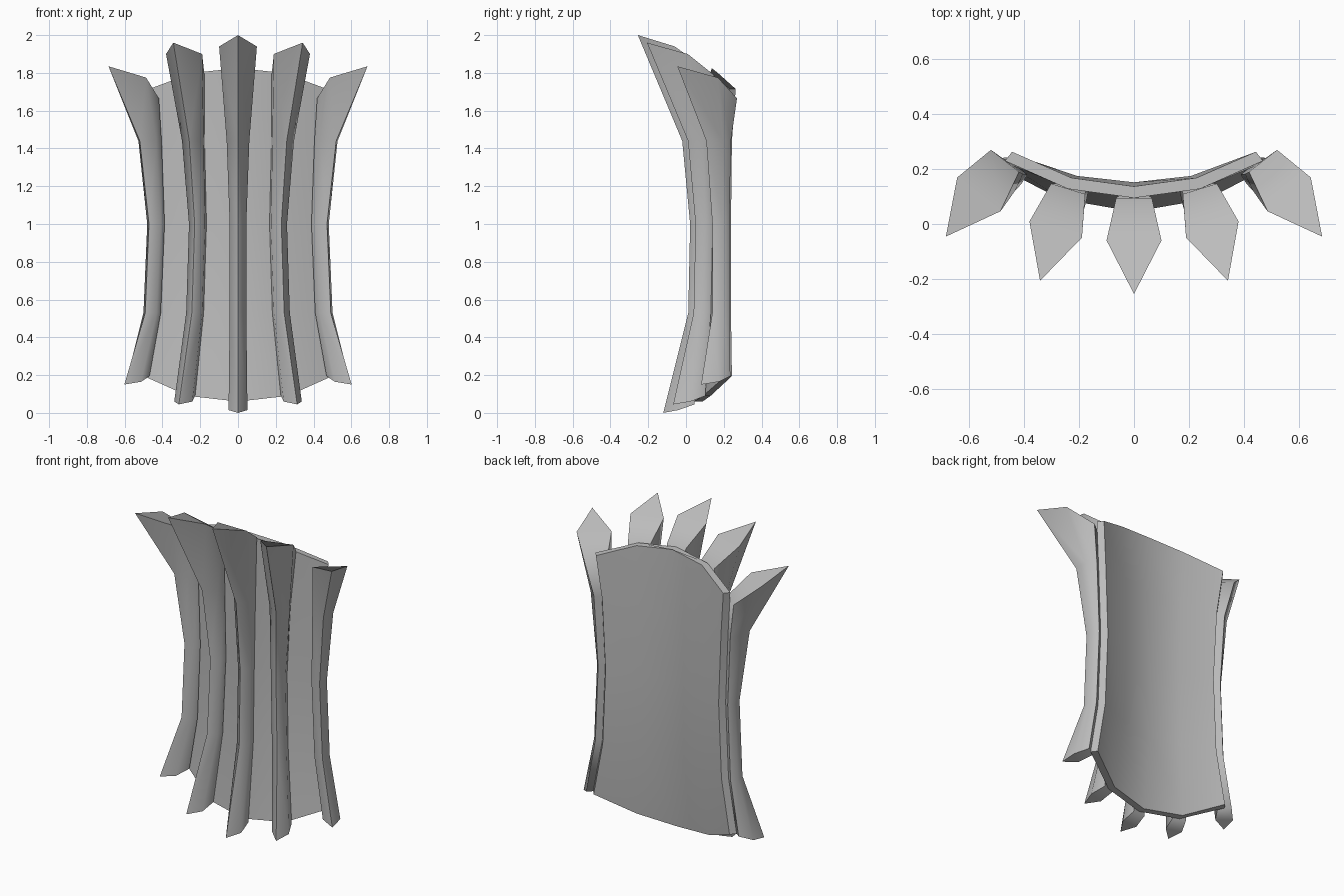
import bpy, bmesh, math

cube = bpy.data.objects.get("Cube")
if cube:
    bpy.data.objects.remove(cube, do_unlink=True)

GREY = (0.5, 0.5, 0.5, 1)
metal = bpy.data.materials.new("plain grey metal")
metal.use_nodes = True
metal.diffuse_color = GREY
metal.node_tree.nodes["Principled BSDF"].inputs["Base Color"].default_value = GREY

# Rib levels, top to bottom: height, depth, half width, back half width,
# shoulder depth, shoulder height shift, back height shift, weight of end shift
LEVELS = [
    (2.00, 0.350, 0.100, 0.065, 0.155, -0.06, -0.17, 1),
    (1.44, 0.130, 0.060, 0.045, 0.065, 0, 0, 0),
    (1.00, 0.083, 0.044, 0.040, 0.042, 0, 0, 0),
    (0.53, 0.083, 0.044, 0.040, 0.042, 0, 0, 0),
    (0.00, 0.165, 0.050, 0.040, 0.085, 0.015, 0.045, 1),
]

# Rib lines: turn in degrees, top drop, bottom rise, back x and y at each level
LINES = {
    "center": (0, 0, 0, [0] * 5, [0.095, 0.11, 0.105, 0.095, 0.045]),
    "inner": (17, 0.04, 0.045, [0.24, 0.22, 0.205, 0.22, 0.265],
              [0.128, 0.135, 0.13, 0.12, 0.09]),
    "outer": (38, 0.165, 0.15, [0.47, 0.44, 0.42, 0.44, 0.50],
              [0.23, 0.21, 0.205, 0.205, 0.21]),
}


def loft(name, rings, angle):
    """Bridge closed rings into a capped solid."""
    bm = bmesh.new()
    loops = [[bm.verts.new(p) for p in ring] for ring in rings]
    n = len(loops[0])
    for a, b in zip(loops, loops[1:]):
        for i in range(n):
            j = (i + 1) % n
            bm.faces.new((a[i], a[j], b[j], b[i]))
    bm.faces.new(loops[0])
    bm.faces.new(loops[-1])
    bmesh.ops.recalc_face_normals(bm, faces=bm.faces)
    mesh = bpy.data.meshes.new(name)
    bm.to_mesh(mesh)
    bm.free()
    mesh.materials.append(metal)
    obj = bpy.data.objects.new(name, mesh)
    bpy.context.collection.objects.link(obj)
    bpy.ops.object.select_all(action="DESELECT")
    obj.select_set(True)
    bpy.context.view_layer.objects.active = obj
    bpy.ops.object.shade_smooth_by_angle(angle=math.radians(angle))
    return obj


def rib(name, line, side):
    """Five-sided flared rib, turned outward along the curve of the plate."""
    turn, drop, rise, xs, ys = line
    s, c = math.sin(math.radians(turn)), math.cos(math.radians(turn))
    rings = []
    for k, (z, depth, half, back, mid, mid_dz, back_dz, w) in enumerate(LEVELS):
        z += w * (-drop if k == 0 else rise)
        section = [(0, depth, 0), (half, mid, mid_dz), (back, 0, back_dz),
                   (-back, 0, back_dz), (-half, mid, mid_dz)]
        rings.append([(side * (xs[k] + u * c + v * s), ys[k] + u * s - v * c, z + dz)
                      for u, v, dz in section])
    loft(name, rings, 75)


# Ribs
rib("center_rib", LINES["center"], 1)
for key in ("inner", "outer"):
    for label, side in (("left", 1), ("right", -1)):
        rib(f"{label}_{key}_rib", LINES[key], side)

# Curved backing plate following the backs of the ribs
columns = [("outer", -1), ("inner", -1), ("center", 1), ("inner", 1), ("outer", 1)]
TOP = {"center": 1.825, "inner": 1.80, "outer": 1.715}
BOTTOM = {"center": 0.06, "inner": 0.09, "outer": 0.195}
THICK = 0.042
rings = []
for k, level in enumerate(LEVELS):
    front, rear = [], []
    for key, side in columns:
        turn, _, _, xs, ys = LINES[key]
        t = math.radians(turn)
        z = TOP[key] if k == 0 else BOTTOM[key] if k == 4 else level[0]
        front.append((side * xs[k], ys[k], z))
        rear.append((side * (xs[k] - THICK * math.sin(t)), ys[k] + THICK * math.cos(t), z))
    rings.append(front + rear[::-1])
loft("backing_plate", rings, 40)
